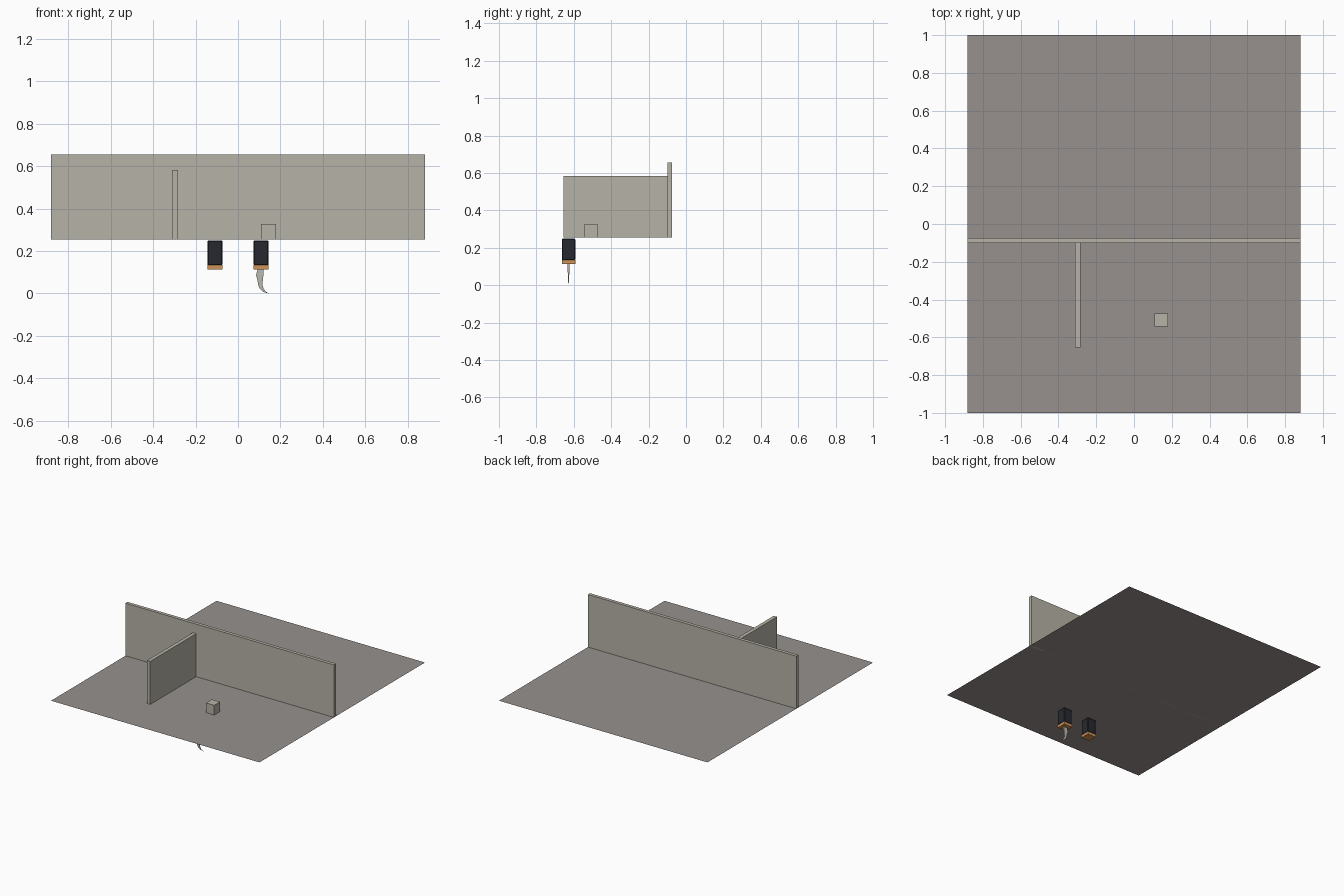
import bpy, bmesh
from mathutils import Vector

cube = bpy.data.objects.get("Cube")
if cube:
    bpy.data.objects.remove(cube, do_unlink=True)


def material(name, rgb):
    m = bpy.data.materials.new(name)
    m.use_nodes = True
    m.diffuse_color = (*rgb, 1)
    m.node_tree.nodes["Principled BSDF"].inputs["Base Color"].default_value = (*rgb, 1)
    return m


floor_grey = material("floor grey", (0.31, 0.285, 0.27))
wall_stone = material("wall stone", (0.47, 0.45, 0.385))
sleeve_black = material("sleeve black", (0.02, 0.022, 0.03))
skin_tan = material("skin tan", (0.62, 0.29, 0.10))
blade_steel = material("blade steel", (0.5, 0.49, 0.44))


def finish(name, bm, mat):
    bmesh.ops.recalc_face_normals(bm, faces=bm.faces)
    mesh = bpy.data.meshes.new(name)
    bm.to_mesh(mesh)
    bm.free()
    mesh.materials.append(mat)
    obj = bpy.data.objects.new(name, mesh)
    bpy.context.collection.objects.link(obj)
    return obj


def box(name, low, high, mat, bevel=0):
    low, high = Vector(low), Vector(high)
    bm = bmesh.new()
    bmesh.ops.create_cube(bm, size=1)
    for v in bm.verts:
        v.co = (low + high) / 2 + v.co * (high - low)
    if bevel:
        bmesh.ops.bevel(bm, geom=bm.edges[:], offset=bevel, segments=1, affect="EDGES")
    return finish(name, bm, mat)


# Floor sheet
FLOOR = 0.254
bm = bmesh.new()
bmesh.ops.create_grid(bm, x_segments=1, y_segments=1, size=1)
for v in bm.verts:
    v.co = (v.co.x * 0.882, v.co.y, FLOOR)
finish("floor", bm, floor_grey)

# Walls and small block standing on the floor
box("long_wall", (-0.882, -0.1, FLOOR), (0.882, -0.074, 0.656), wall_stone)
box("divider_wall", (-0.312, -0.655, FLOOR), (-0.284, -0.1, 0.583), wall_stone)
box("small_block", (0.109, -0.543, FLOOR), (0.179, -0.473, 0.328), wall_stone)

# Pair of sleeved hands hanging below the floor
HAND_X, HAND_Y, HALF = 0.109, -0.628, 0.036
for side, sign in (("left", 1), ("right", -1)):
    x = sign * HAND_X
    box(side + "_sleeve", (x - HALF, HAND_Y - HALF, 0.132),
        (x + HALF, HAND_Y + HALF, 0.25), sleeve_black, 0.005)
    box(side + "_hand", (x - HALF, HAND_Y - HALF, 0.113),
        (x + HALF, HAND_Y + HALF, 0.134), skin_tan)

# Curved blade: rows of (back x, edge x, z, half thickness)
rows = [(0.094, 0.121, 0.118, 0.005), (0.085, 0.12, 0.086, 0.005),
        (0.092, 0.117, 0.062, 0.004), (0.095, 0.115, 0.04, 0.003),
        (0.103, 0.121, 0.022, 0.002), (0.118, 0.131, 0.008, 0.001),
        (0.143, 0.146, 0.0, 0.0005)]
bm = bmesh.new()
rings = [[bm.verts.new((x, HAND_Y + s * t, z))
          for x, s in ((a, -1), (b, -1), (b, 1), (a, 1))] for a, b, z, t in rows]
for upper, lower in zip(rings, rings[1:]):
    for i in range(4):
        j = (i + 1) % 4
        bm.faces.new((upper[i], upper[j], lower[j], lower[i]))
bm.faces.new(rings[0])
bm.faces.new(rings[-1])
finish("curved_blade", bm, blade_steel)
